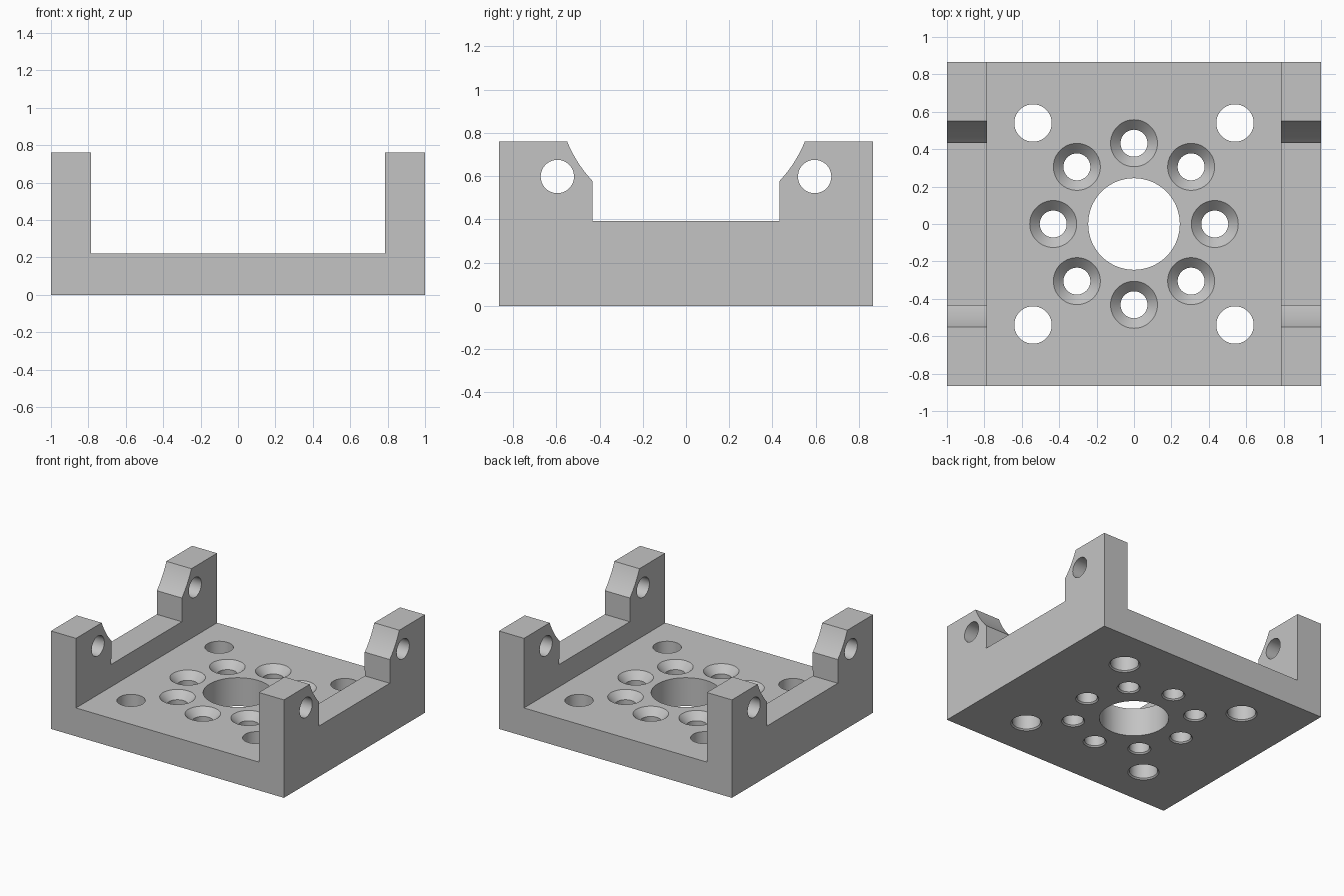
import bpy
import bmesh
from math import atan2, cos, sin, pi, radians
from mathutils import Matrix, Vector

if "Cube" in bpy.data.objects:
    bpy.data.objects.remove(bpy.data.objects["Cube"], do_unlink=True)

HALF_X, HALF_Y, HEIGHT = 1.0, 0.865, 0.76
INNER_X, FLOOR = 0.785, 0.22
RAIL_Z, NOTCH_Y = 0.393, 0.433
SIDES = 64

metal = bpy.data.materials.new("grey metal")
metal.use_nodes = True
metal.diffuse_color = (0.55, 0.55, 0.55, 1)
metal.node_tree.nodes["Principled BSDF"].inputs["Base Color"].default_value = metal.diffuse_color


def make_object(name, bm):
    bmesh.ops.recalc_face_normals(bm, faces=bm.faces)
    mesh = bpy.data.meshes.new(name)
    bm.to_mesh(mesh)
    bm.free()
    mesh.materials.append(metal)
    obj = bpy.data.objects.new(name, mesh)
    bpy.context.collection.objects.link(obj)
    return obj


def add_lathe(bm, profile, matrix):
    """Closed solid of revolution from (radius, height) pairs."""
    rings = [[bm.verts.new(matrix @ Vector((r * cos(2 * pi * i / SIDES),
                                            r * sin(2 * pi * i / SIDES), z)))
              for i in range(SIDES)] for r, z in profile]
    for low, high in zip(rings, rings[1:]):
        for i in range(SIDES):
            j = (i + 1) % SIDES
            bm.faces.new((low[i], low[j], high[j], high[i]))
    bm.faces.new(rings[0][::-1])
    bm.faces.new(rings[-1])


def cut(target, cutter):
    cutter.hide_render = True
    mod = target.modifiers.new("cut", 'BOOLEAN')
    mod.operation = 'DIFFERENCE'
    mod.solver = 'EXACT'
    mod.object = cutter
    bpy.context.view_layer.objects.active = target
    bpy.ops.object.modifier_apply(modifier=mod.name)
    bpy.data.objects.remove(cutter, do_unlink=True)


# Side profile with curved shoulders, mirrored front to back
arc_z, arc_r = 0.983, 0.593
start = atan2(HEIGHT - arc_z, 0.55)
end = atan2(0.577 - arc_z, NOTCH_Y)
steps = 10
arc = [(arc_r * cos(start + (end - start) * i / steps),
        arc_z + arc_r * sin(start + (end - start) * i / steps)) for i in range(steps + 1)]
half = [(HALF_Y, 0), (HALF_Y, HEIGHT)] + arc + [(NOTCH_Y, RAIL_Z)]
outline = half + [(-y, z) for y, z in reversed(half)]

# Bracket body
bm = bmesh.new()
face = bm.faces.new([bm.verts.new((-HALF_X, y, z)) for y, z in outline])
new = bmesh.ops.extrude_face_region(bm, geom=[face])["geom"]
bmesh.ops.translate(bm, vec=(2 * HALF_X, 0, 0),
                    verts=[v for v in new if isinstance(v, bmesh.types.BMVert)])
bracket = make_object("bracket", bm)

# Channel between the side walls
bm = bmesh.new()
bmesh.ops.create_cube(bm, size=1, matrix=Matrix.Translation((0, 0, FLOOR + 0.5))
                      @ Matrix.Diagonal((2 * INNER_X, 3, 1, 1)))
cut(bracket, make_object("channel_cutter", bm))

# Floor holes: centre bore, corner holes and a ring of countersunk holes
bm = bmesh.new()
add_lathe(bm, [(0.245, -0.1), (0.245, 0.3)], Matrix())
for x in (-0.54, 0.54):
    for y in (-0.54, 0.54):
        add_lathe(bm, [(0.12, -0.01), (0.1, 0.01), (0.1, 0.3)], Matrix.Translation((x, y, 0)))
for i in range(8):
    a = i * pi / 4
    add_lathe(bm, [(0.092, -0.01), (0.072, 0.01), (0.072, FLOOR - 0.055), (0.145, FLOOR + 0.02)],
              Matrix.Translation((0.432 * cos(a), 0.432 * sin(a), 0)))

# Pivot holes through the ears
for y in (-0.595, 0.595):
    add_lathe(bm, [(0.077, -1.2), (0.077, 1.2)],
              Matrix.Translation((0, y, 0.598)) @ Matrix.Rotation(pi / 2, 4, 'Y'))
cut(bracket, make_object("hole_cutter", bm))

# Smooth bores, sharp edges
bpy.ops.object.select_all(action='DESELECT')
bracket.select_set(True)
bpy.context.view_layer.objects.active = bracket
bpy.ops.object.shade_smooth_by_angle(angle=radians(25))
